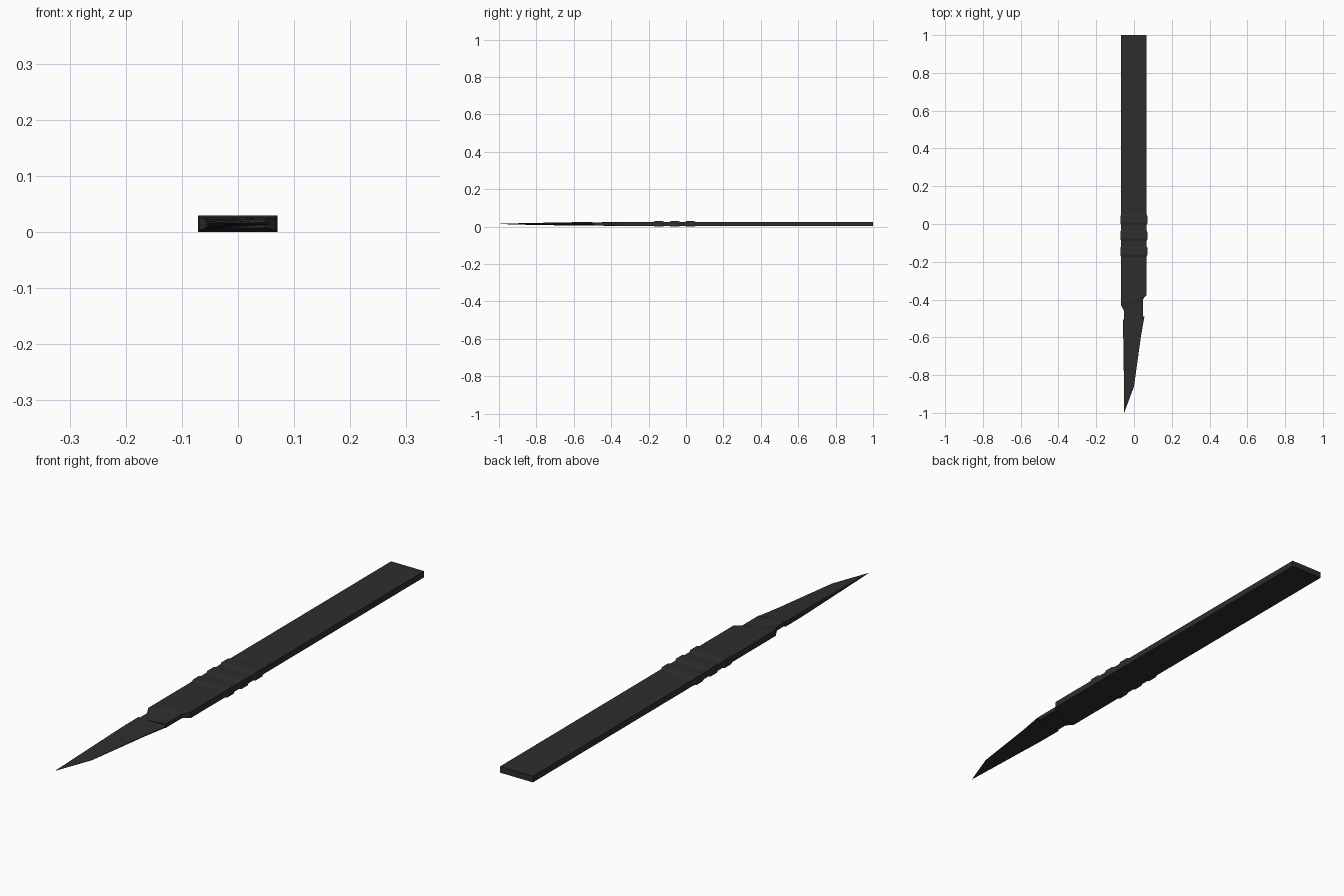
import bpy

steel = bpy.data.materials.new("dark_steel")
steel.diffuse_color = (0.027, 0.027, 0.027, 1)
ZC = 0.0145  # mid height of the tool


def loft(name, rings):
    """Skin a list of equal-length vertex rings and cap both ends."""
    n = len(rings[0])
    verts = [v for r in rings for v in r]
    faces = [tuple(range(n)),
             tuple(reversed(range(len(verts) - n, len(verts))))]
    for k in range(len(rings) - 1):
        a, b = k * n, (k + 1) * n
        faces += [(a + i, b + i, b + (i + 1) % n, a + (i + 1) % n) for i in range(n)]
    me = bpy.data.meshes.new(name)
    me.from_pydata(verts, [], faces)
    me.materials.append(steel)
    ob = bpy.data.objects.new(name, me)
    bpy.context.collection.objects.link(ob)
    return ob


def section(xl, xr, yl, yr, hl, hr):
    """Four-corner section: left/right x, y and half thickness."""
    return [(xl, yl, ZC - hl), (xr, yr, ZC - hr),
            (xr, yr, ZC + hr), (xl, yl, ZC + hl)]


# Flat handle with a slanted, chamfered shoulder
loft("handle", [
    section(-0.069, 0.067, 1.0, 1.0, 0.0115, 0.0115),
    section(-0.069, 0.067, -0.43, -0.375, 0.0115, 0.0115),
    section(-0.053, 0.048, -0.46, -0.398, 0.0075, 0.0075)])

# Neck joining handle and blade
loft("neck", [
    section(-0.053, 0.048, -0.36, -0.36, 0.0075, 0.0075),
    section(-0.053, 0.048, -0.51, -0.495, 0.0075, 0.0075)])

# Grip ridges with sloping sides
for i, y in enumerate((0.023, -0.061, -0.145)):
    loft(f"grip_ridge_{i + 1}", [
        section(-0.068, 0.066, y + 0.03, y + 0.03, 0.011, 0.011),
        section(-0.0715, 0.0705, y + 0.019, y + 0.019, 0.0145, 0.0145),
        section(-0.0715, 0.0705, y - 0.019, y - 0.019, 0.0145, 0.0145),
        section(-0.068, 0.066, y - 0.03, y - 0.03, 0.011, 0.011)])

# Blade: thick spine on the left, ground to a thin edge on the right
loft("blade", [
    section(-0.057, 0.055, -0.505, -0.49, 0.0095, 0.002),
    section(-0.057, 0.036, -0.60, -0.60, 0.009, 0.0015),
    section(-0.053, 0.0, -0.86, -0.86, 0.0045, 0.0008),
    section(-0.052, -0.05, -1.0, -0.995, 0.0006, 0.0004)])
